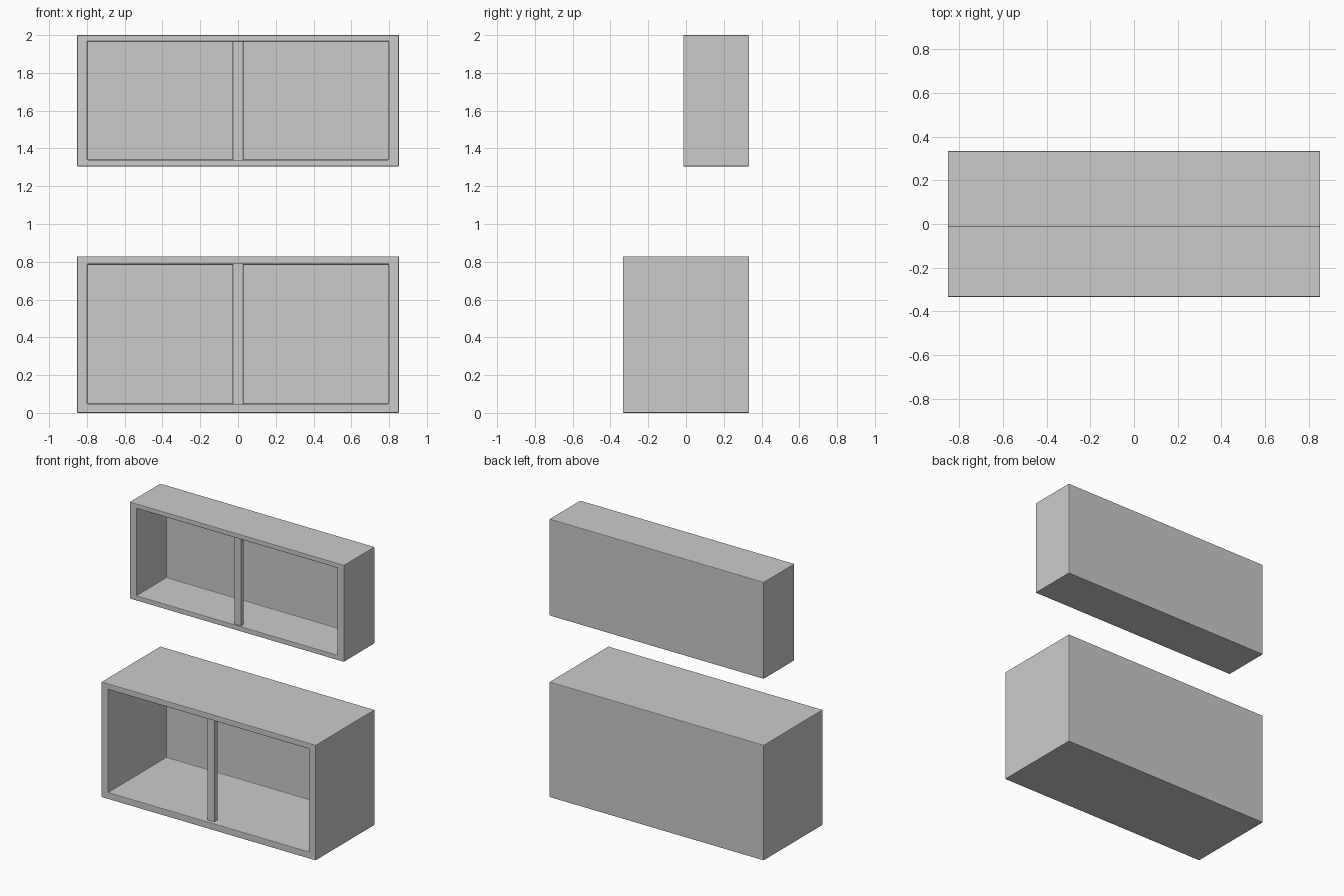
import bpy, bmesh

if "Cube" in bpy.data.objects:
    bpy.data.objects.remove(bpy.data.objects["Cube"])

BACK = 0.334     # shared rear plane
HALF_W = 0.852   # outer half width
HALF_IN = 0.798  # half width of the opening


def make_box(name, lo, hi, bevel):
    """Box between two corners with small rounded edges."""
    bm = bmesh.new()
    bmesh.ops.create_cube(bm, size=1)
    for v in bm.verts:
        v.co = [(a + b) / 2 + c * (b - a) for a, b, c in zip(lo, hi, v.co)]
    return finish(name, bm, bevel)


def finish(name, bm, bevel):
    mesh = bpy.data.meshes.new(name)
    bm.to_mesh(mesh)
    bm.free()
    obj = bpy.data.objects.new(name, mesh)
    bpy.context.collection.objects.link(obj)
    mod = obj.modifiers.new("edge_bevel", 'BEVEL')
    mod.width = bevel
    mod.segments = 2
    return obj


def make_carcass(name, front, z0, z1, open0, open1, wall=0.008):
    """Cabinet shell: front face inset to the opening, then pushed back."""
    bm = bmesh.new()

    def ring(hw, y, a, b):
        return [bm.verts.new(p) for p in
                ((-hw, y, a), (hw, y, a), (hw, y, b), (-hw, y, b))]

    rings = [ring(HALF_W, BACK, z0, z1),
             ring(HALF_W, front, z0, z1),
             ring(HALF_IN, front, open0, open1),
             ring(HALF_IN, BACK - wall, open0, open1)]
    for r, s in zip(rings, rings[1:]):
        for i in range(4):
            j = (i + 1) % 4
            bm.faces.new((r[i], r[j], s[j], s[i]))
    bm.faces.new(rings[0])
    bm.faces.new(rings[-1])
    bmesh.ops.recalc_face_normals(bm, faces=bm.faces)
    return finish(name, bm, 0.004)


# name, front y, outer z range, opening z range, post y range from the front
cabinets = (
    ("lower_cabinet", -0.334, 0.0, 0.829, 0.048, 0.788, 0.025, 0.062),
    ("upper_cabinet", -0.014, 1.305, 2.0, 1.34, 1.967, 0.01, 0.037),
)
for name, front, z0, z1, o0, o1, p0, p1 in cabinets:
    # open-fronted shell
    make_carcass(name + "_shell", front, z0, z1, o0, o1)
    # central upright between the two bays
    make_box(name + "_post", (-0.028, front + p0, o0 - 0.004),
             (0.028, front + p1, o1 + 0.004), 0.002)
